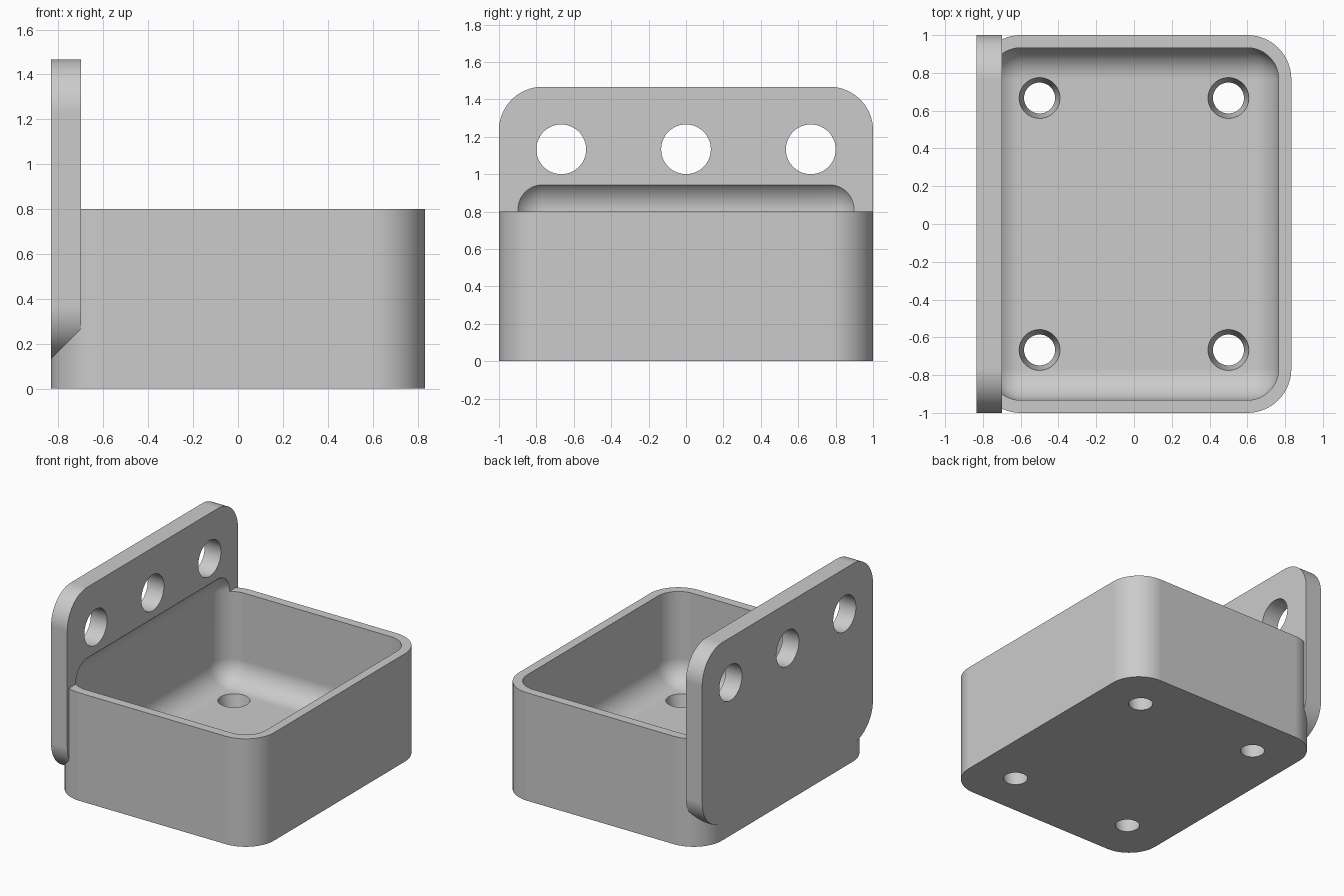
import bpy
import bmesh
from math import pi, radians, sin, cos
from mathutils import Matrix, Vector

cube = bpy.data.objects.get("Cube")
if cube:
    bpy.data.objects.remove(cube, do_unlink=True)

HALF_X, HALF_Y, HEIGHT = 0.833, 1.0, 0.8
CORNER = 0.233
WALL, FLOOR = 0.067, 0.133

grey = bpy.data.materials.new("plain grey")
grey.use_nodes = True
grey.diffuse_color = (0.6, 0.6, 0.6, 1)
grey.node_tree.nodes["Principled BSDF"].inputs["Base Color"].default_value = (0.6, 0.6, 0.6, 1)


def make_object(name, bm):
    bmesh.ops.recalc_face_normals(bm, faces=bm.faces)
    mesh = bpy.data.meshes.new(name)
    bm.to_mesh(mesh)
    bm.free()
    mesh.materials.append(grey)
    obj = bpy.data.objects.new(name, mesh)
    bpy.context.collection.objects.link(obj)
    return obj


def rounded_box(name, low, high, radius, axis=None, segments=16):
    """Box with the edges along one axis rounded, or all edges if axis is None."""
    low, high = Vector(low), Vector(high)
    bm = bmesh.new()
    bmesh.ops.create_cube(bm, size=1)
    for v in bm.verts:
        v.co = (low + high) / 2 + v.co * (high - low)
    edges = [e for e in bm.edges
             if axis is None or abs((e.verts[0].co - e.verts[1].co)[axis]) > 0.01]
    bmesh.ops.bevel(bm, geom=edges, offset=radius, segments=segments,
                    profile=0.5, affect='EDGES', clamp_overlap=False)
    return make_object(name, bm)


def hole_cutter(name, centre, bottom_r, top_r, depth, rotation=None):
    bm = bmesh.new()
    bmesh.ops.create_cone(bm, cap_ends=True, segments=48, radius1=bottom_r,
                          radius2=top_r, depth=depth,
                          matrix=Matrix.Translation(centre) @ (rotation or Matrix()))
    return make_object(name, bm)


def combine(target, other, operation):
    mod = target.modifiers.new(other.name, 'BOOLEAN')
    mod.object = other
    mod.operation = operation
    mod.solver = 'EXACT'
    bpy.context.view_layer.objects.active = target
    bpy.ops.object.modifier_apply(modifier=mod.name)
    bpy.data.objects.remove(other, do_unlink=True)


# Tray body and the upright mounting plate on its right side
tray = rounded_box("mounting_tray", (-HALF_X, -HALF_Y, 0), (HALF_X, HALF_Y, HEIGHT), CORNER, axis=2)
plate = rounded_box("mounting_plate", (-HALF_X, -HALF_Y, 0.133), (-0.7, HALF_Y, 1.467), CORNER, axis=0)
combine(tray, plate, 'UNION')

# Fully rounded cavity, cutting slightly into the plate
cavity = rounded_box("cavity_cutter", (WALL - HALF_X, WALL - HALF_Y, FLOOR),
                     (HALF_X - WALL, HALF_Y - WALL, 0.977), 0.167)
combine(tray, cavity, 'DIFFERENCE')

# Tapered floor holes, extended past both floor faces at the same slope
for x in (-0.5, 0.5):
    for y in (-0.667, 0.667):
        drain = hole_cutter("floor_hole_cutter", (x, y, FLOOR / 2),
                            0.073, 0.117, FLOOR * 1.7)
        combine(tray, drain, 'DIFFERENCE')

# Row of round holes through the plate
for y in (-0.667, 0, 0.667):
    screw = hole_cutter("plate_hole_cutter", (-0.767, y, 1.133), 0.133, 0.133, 0.4,
                        Matrix.Rotation(pi / 2, 4, 'Y'))
    combine(tray, screw, 'DIFFERENCE')

# Smooth fillets, crisp edges and flat large faces
bpy.ops.object.select_all(action='DESELECT')
tray.select_set(True)
bpy.context.view_layer.objects.active = tray
bpy.ops.object.shade_smooth_by_angle(angle=radians(25))
weighted = tray.modifiers.new("flat_faces", 'WEIGHTED_NORMAL')
weighted.keep_sharp = True
